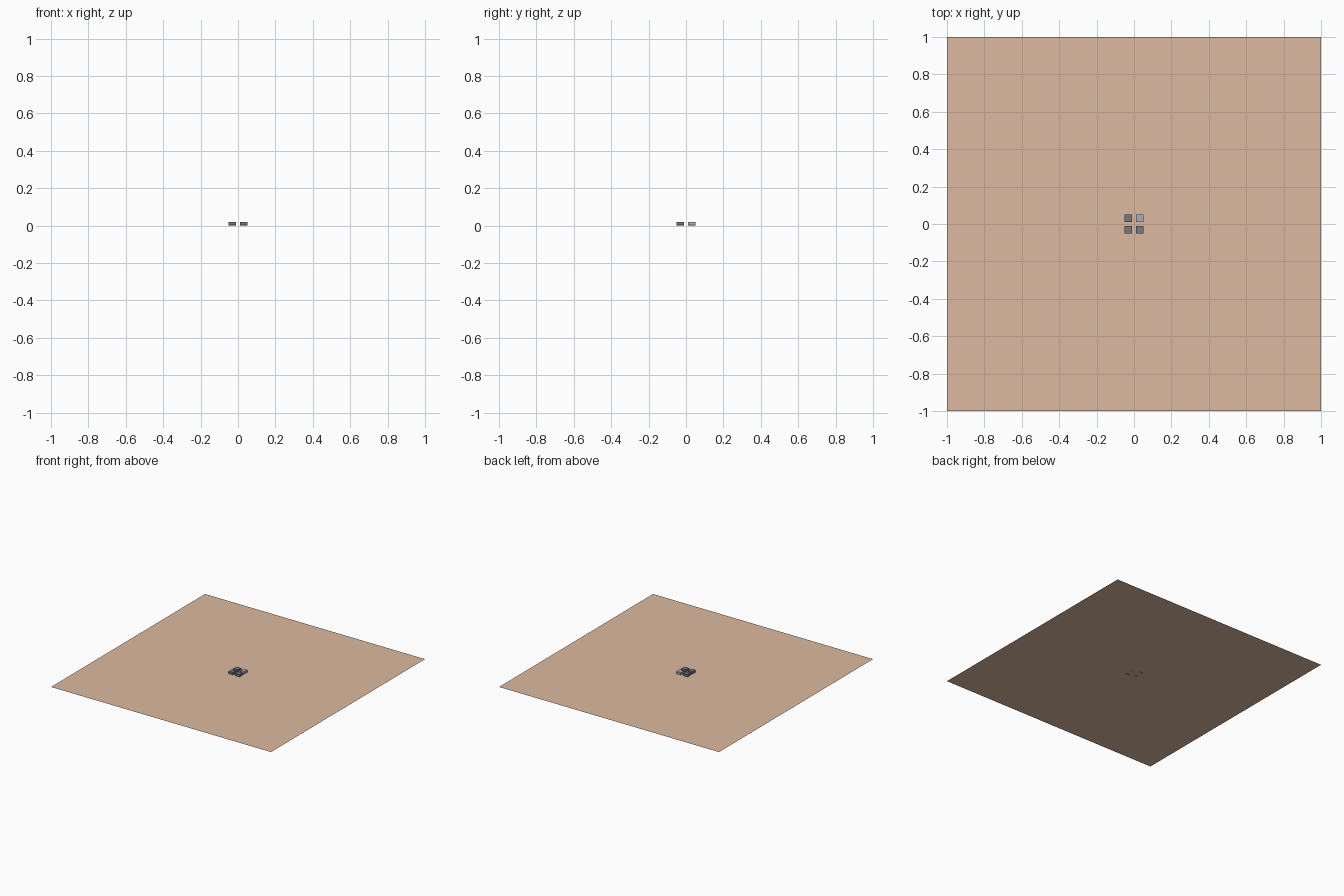
import bpy, bmesh

if "Cube" in bpy.data.objects:
    bpy.data.objects.remove(bpy.data.objects["Cube"])


def material(name, rgb):
    m = bpy.data.materials.new(name)
    m.diffuse_color = (*rgb, 1)
    m.use_nodes = True
    m.node_tree.nodes["Principled BSDF"].inputs["Base Color"].default_value = m.diffuse_color
    return m


def add_object(name, bm, mat):
    mesh = bpy.data.meshes.new(name)
    bm.to_mesh(mesh)
    bm.free()
    ob = bpy.data.objects.new(name, mesh)
    bpy.context.collection.objects.link(ob)
    mesh.materials.append(mat)
    return ob


# Finely subdivided flat ground sheet
bm = bmesh.new()
bmesh.ops.create_grid(bm, x_segments=100, y_segments=100, size=1)
add_object("ground_sheet", bm, material("sand", (0.72, 0.49, 0.35)))

# Four small square blocks in a two by two group, one paler
dark = material("dark_grey", (0.18, 0.19, 0.21))
pale = material("pale_grey", (0.42, 0.42, 0.50))
SIZE, HEIGHT, OFFSET = 0.042, 0.02, 0.031
for sx in (-1, 1):
    for sy in (-1, 1):
        bm = bmesh.new()
        bmesh.ops.create_cube(bm, size=1)
        bmesh.ops.scale(bm, vec=(SIZE, SIZE, HEIGHT), verts=bm.verts)
        side = "right" if sx > 0 else "left"
        row = "back" if sy > 0 else "front"
        ob = add_object(f"block_{row}_{side}", bm,
                        pale if sx > 0 and sy > 0 else dark)
        ob.location = (sx * OFFSET, sy * OFFSET, HEIGHT / 2)
        # Slightly softened edges
        bevel = ob.modifiers.new("edge_bevel", 'BEVEL')
        bevel.width = 0.002
        bevel.segments = 1
